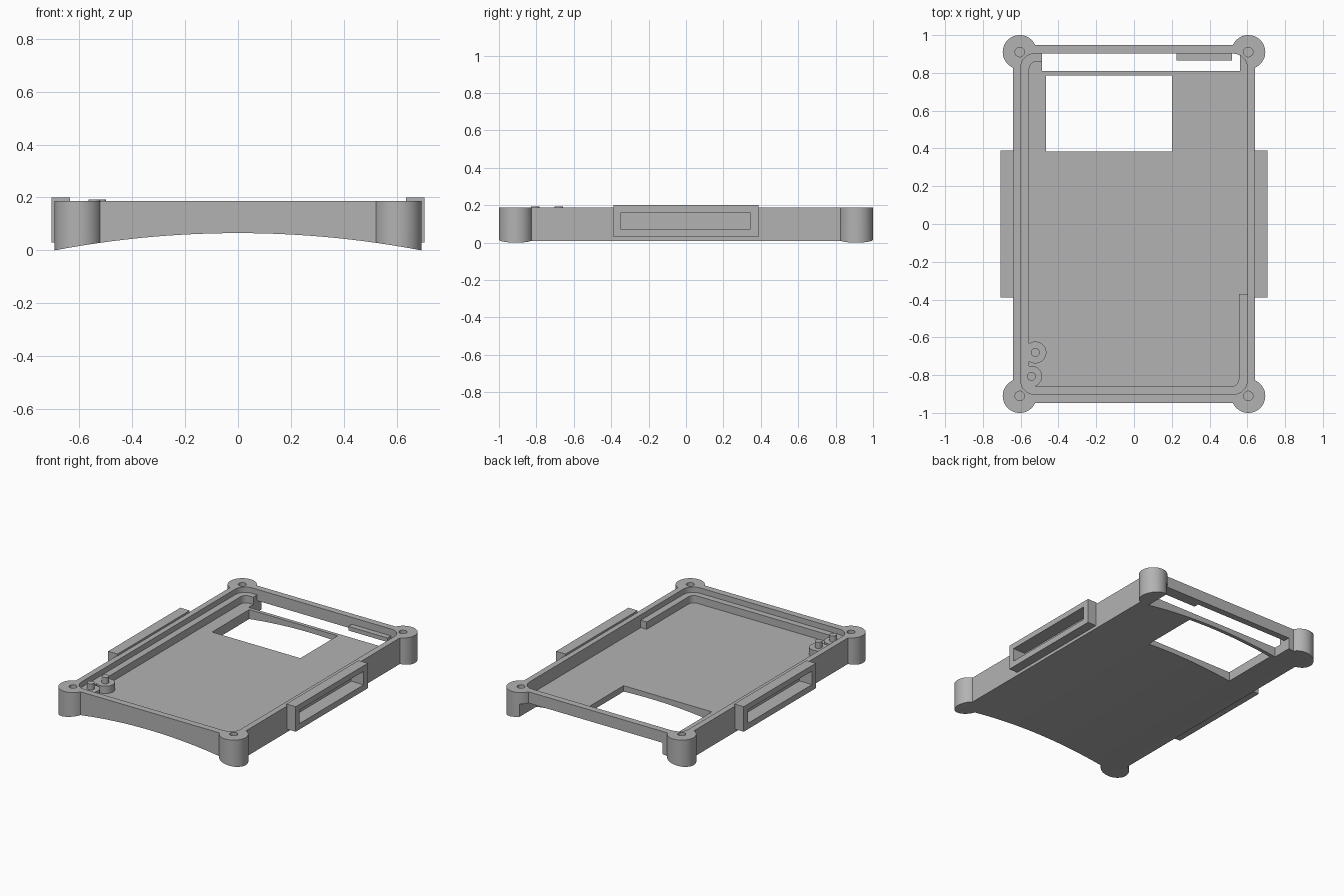
import bpy, bmesh
from math import pi, cos, sin, radians

cube = bpy.data.objects.get("Cube")
if cube:
    bpy.data.objects.remove(cube)

grey = bpy.data.materials.new("plain_grey")
grey.use_nodes = True
colour = (0.45, 0.45, 0.45, 1)
grey.diffuse_color = colour
grey.node_tree.nodes["Principled BSDF"].inputs["Base Color"].default_value = colour


def prism(name, points, z0, z1):
    """Extrude an outline upward from z0 to z1."""
    bm = bmesh.new()
    base = bm.faces.new([bm.verts.new((x, y, z0)) for x, y in points])
    top = bmesh.ops.extrude_face_region(bm, geom=[base])["geom"]
    verts = [v for v in top if isinstance(v, bmesh.types.BMVert)]
    bmesh.ops.translate(bm, verts=verts, vec=(0, 0, z1 - z0))
    bmesh.ops.recalc_face_normals(bm, faces=bm.faces)
    mesh = bpy.data.meshes.new(name)
    bm.to_mesh(mesh)
    bm.free()
    mesh.materials.append(grey)
    obj = bpy.data.objects.new(name, mesh)
    bpy.context.collection.objects.link(obj)
    return obj


def box(name, x0, x1, y0, y1, z0, z1):
    return prism(name, [(x0, y0), (x1, y0), (x1, y1), (x0, y1)], z0, z1)


def cylinder(name, x, y, r, z0, z1, n=48):
    ring = [(x + r * cos(2 * pi * i / n), y + r * sin(2 * pi * i / n)) for i in range(n)]
    return prism(name, ring, z0, z1)


def rounded(name, hx, hy, r, z0, z1, n=8):
    """Rounded rectangle centred on the origin."""
    points = []
    for q, (sx, sy) in enumerate([(1, 1), (-1, 1), (-1, -1), (1, -1)]):
        for i in range(n + 1):
            a = (q + i / n) * pi / 2
            points.append((sx * (hx - r) + r * cos(a), sy * (hy - r) + r * sin(a)))
    return prism(name, points, z0, z1)


def combine(target, tool, operation):
    """Apply a boolean and remove the tool."""
    mod = target.modifiers.new("cut", "BOOLEAN")
    mod.operation, mod.object, mod.solver = operation, tool, "EXACT"
    bpy.context.view_layer.objects.active = target
    bpy.ops.object.modifier_apply(modifier=mod.name)
    bpy.data.objects.remove(tool)


def cut(target, tool):
    combine(target, tool, "DIFFERENCE")


TOP, FLOOR, LEDGE = 0.187, 0.1, 0.15
POST_X, POST_Y, POST_R = 0.605, 0.91, 0.09
corners = [(sx * POST_X, sy * POST_Y) for sx in (-1, 1) for sy in (-1, 1)]

# Tray body with round corner posts
tray = box("tray", -0.64, 0.64, -0.947, 0.947, -0.05, TOP)
for x, y in corners:
    combine(tray, cylinder("post", x, y, POST_R, -0.05, TOP), "UNION")

# Hollow interior
cut(tray, rounded("cavity", 0.6, 0.902, 0.075, FLOOR, 0.5))

# Arched underside
rise, half = 0.065, 0.693
radius = (half ** 2 + rise ** 2) / (2 * rise)
steps = 40
arch = [(-0.8 + 1.6 * i / steps, 0) for i in range(steps + 1)]
arch = [(x, rise - radius + (radius ** 2 - x ** 2) ** 0.5) for x, _ in arch]
arch_cutter = prism("arch", [(-0.8, -0.5)] + arch + [(0.8, -0.5)], -1.2, 1.2)
arch_cutter.rotation_euler.x = pi / 2
bpy.context.view_layer.update()
cut(tray, arch_cutter)

# Window and rear slot, leaving a bridge across the back
cut(tray, box("window", -0.465, 0.2, 0.385, 0.785, -0.5, 0.15))
cut(tray, box("rear_slot", -0.487, 0.56, 0.81, 1.1, -0.5, 0.11))

# Blind screw holes in the posts
for x, y in corners:
    cut(tray, cylinder("screw_hole", x, y, 0.025, 0.06, 0.4, 24))

# Inner ledge around the left, front and part of the right side
ledge = rounded("inner_ledge", 0.602, 0.904, 0.075, FLOOR - 0.005, LEDGE)
cut(ledge, rounded("inner", 0.555, 0.86, 0.04, 0, 0.4))
cut(ledge, box("clip", -0.487, 1, -0.37, 1.1, 0, 0.4))

# Standoffs with locating pins
parts = [tray, ledge]
for i, (x, y, r) in enumerate([(-0.522, -0.68, 0.058), (-0.543, -0.807, 0.056)]):
    standoff = cylinder(f"standoff_{i + 1}", x, y, r, FLOOR - 0.005, LEDGE)
    pin = cylinder(f"locating_pin_{i + 1}", x, y, 0.023, LEDGE - 0.005, 0.192, 24)
    parts += [standoff, pin]

# Retaining tab under the rear bridge
parts.append(box("rear_tab", 0.225, 0.52, 0.865, 0.905, 0.112, 0.14))

# Side lugs with a recessed slot
for side, s in (("left", 1), ("right", -1)):
    lug = box(f"{side}_lug", *sorted((s * 0.635, s * 0.706)), -0.388, 0.388, 0.03, 0.2)
    for part in (lug, tray):
        cut(part, box("pocket", *sorted((s * 0.612, s * 0.8)), -0.347, 0.343, 0.07, 0.162))
    parts.append(lug)

# Smooth curves, crisp edges
for obj in parts:
    bpy.ops.object.select_all(action="DESELECT")
    obj.select_set(True)
    bpy.context.view_layer.objects.active = obj
    bpy.ops.object.shade_smooth_by_angle(angle=radians(30))
